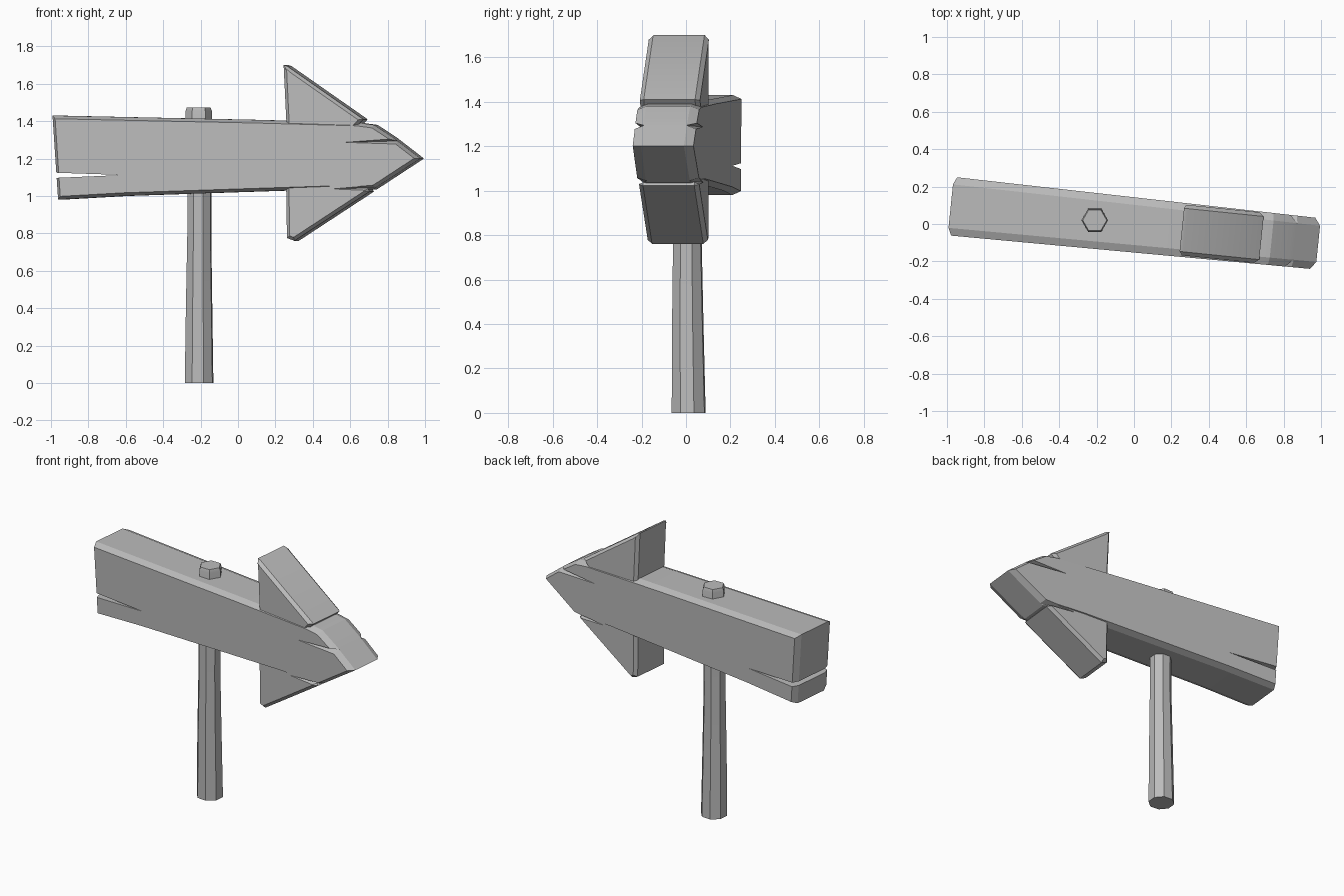
import bpy, bmesh, math
from mathutils import Vector

cube = bpy.data.objects.get("Cube")
if cube:
    bpy.data.objects.remove(cube, do_unlink=True)

grey = bpy.data.materials.new("plain_grey")
grey.use_nodes = True
grey.diffuse_color = (0.5, 0.5, 0.5, 1)
bsdf = next(n for n in grey.node_tree.nodes if n.type == 'BSDF_PRINCIPLED')
bsdf.inputs["Base Color"].default_value = (0.5, 0.5, 0.5, 1)

YAW = math.radians(-5.86)


def place(u, v, z):
    """Board space (along, across, up) to the turned sign."""
    c, s = math.cos(YAW), math.sin(YAW)
    return Vector((u * c - v * s, u * s + v * c - 0.005, z))


def finish(bm, name):
    bmesh.ops.recalc_face_normals(bm, faces=bm.faces)
    mesh = bpy.data.meshes.new(name)
    bm.to_mesh(mesh)
    bm.free()
    mesh.materials.append(grey)
    obj = bpy.data.objects.new(name, mesh)
    bpy.context.collection.objects.link(obj)
    return obj


def loft(name, rings):
    bm = bmesh.new()
    loops = [[bm.verts.new(p) for p in ring] for ring in rings]
    n = len(loops[0])
    for a, b in zip(loops, loops[1:]):
        for i in range(n):
            j = (i + 1) % n
            bm.faces.new((a[i], a[j], b[j], b[i]))
    bm.faces.new(loops[0])
    bm.faces.new(loops[-1])
    return finish(bm, name)


def inset(points, d):
    """Move a counter-clockwise outline inwards by d."""
    pts = [Vector(p) for p in points]
    result = []
    for i, p in enumerate(pts):
        e1 = (p - pts[i - 1]).normalized()
        e2 = (pts[(i + 1) % len(pts)] - p).normalized()
        n1, n2 = Vector((-e1.y, e1.x)), Vector((-e2.y, e2.x))
        result.append(p + (n1 + n2) * d / (1 + n1.dot(n2)))
    return result


def plank(name, outline, half, bevel):
    """Upright plank with chamfered front and back rims."""
    inner = inset(outline, 0.017)
    rings = []
    for side, pts, cut in ((-1, inner, 0), (-1, outline, bevel),
                           (1, outline, bevel), (1, inner, 0)):
        rings.append([place(u, side * (half(u) - cut), z) for u, z in pts])
    return loft(name, rings)


# Long board with a pointed end
board = plank("arrow_board", [
    (-0.955, 0.98), (-0.6, 1.0), (0, 1.02), (0.46, 1.035), (0.735, 1.034),
    (0.99, 1.2), (0.84, 1.315), (0.74, 1.38), (0.65, 1.392),
    (0.1, 1.407), (-0.985, 1.43)],
    lambda u: 0.147 - 0.01 * u, 0.04)

# Wings of the arrowhead
upper_wing = plank("upper_wing", [
    (0.275, 1.33), (0.64, 1.36), (0.685, 1.41), (0.275, 1.695), (0.257, 1.7)],
    lambda u: 0.136, 0.02)
lower_wing = plank("lower_wing", [
    (0.275, 0.775), (0.315, 0.76), (0.72, 1.024), (0.66, 1.1), (0.27, 1.1)],
    lambda u: 0.136, 0.02)


# Cracks: one split through the tail, and wedges on both faces near the point
def hull(name, points):
    bm = bmesh.new()
    for p in points:
        bm.verts.new(place(*p))
    bmesh.ops.convex_hull(bm, input=bm.verts[:])
    obj = finish(bm, name)
    obj.hide_render = True
    return obj


cutters = [hull("tail_split", [
    (u, v, z) for v in (-0.3, 0.3)
    for u, z in ((-1.05, 1.093), (-1.05, 1.127), (-0.6, 1.112))])]
for side in (-1, 1):
    for u, z, length in ((0.53, 1.285, 0.33), (0.44, 1.035, 0.29)):
        end = u + length
        cutters.append(hull("face_crack", [
            (u, side * 0.15, z), (end, side * 0.15, z - 0.012),
            (end, side * 0.15, z + 0.025), (end + 0.05, side * 0.09, z + 0.01)]))

for obj, tools in ((board, cutters), (lower_wing, cutters[1:])):
    for tool in tools:
        mod = obj.modifiers.new("crack", 'BOOLEAN')
        mod.operation = 'DIFFERENCE'
        mod.solver = 'EXACT'
        mod.object = tool
    graph = bpy.context.evaluated_depsgraph_get()
    carved = bpy.data.meshes.new_from_object(obj.evaluated_get(graph))
    obj.modifiers.clear()
    obj.data = carved
for tool in cutters:
    bpy.data.objects.remove(tool, do_unlink=True)


# Tapered post and its six-sided top
def ring(x, y, z, r, sides, turn=0.0):
    step = math.tau / sides
    return [Vector((x + r * math.cos(i * step + turn),
                    y + r * math.sin(i * step + turn), z)) for i in range(sides)]


post = loft("post", [
    ring(-0.208, 0.012, 0, 0.08, 8, 0.3), ring(-0.208, 0.008, 0.4, 0.074, 8, 0.3),
    ring(-0.207, 0.006, 0.8, 0.067, 8, 0.3), ring(-0.206, 0.008, 1.2, 0.068, 8, 0.3)])
post_top = loft("post_top", [
    ring(-0.21, 0.02, 1.2, 0.072, 6), ring(-0.21, 0.02, 1.452, 0.071, 6),
    ring(-0.21, 0.02, 1.472, 0.064, 6)])

# Smooth shading with sharp rims
bpy.ops.object.select_all(action='DESELECT')
for obj in (board, upper_wing, lower_wing, post, post_top):
    obj.select_set(True)
bpy.context.view_layer.objects.active = board
bpy.ops.object.shade_smooth_by_angle(angle=math.radians(20))
post.select_set(True)
bpy.context.view_layer.objects.active = post
for obj in (board, upper_wing, lower_wing, post_top):
    obj.select_set(False)
bpy.ops.object.shade_smooth_by_angle(angle=math.radians(50))
